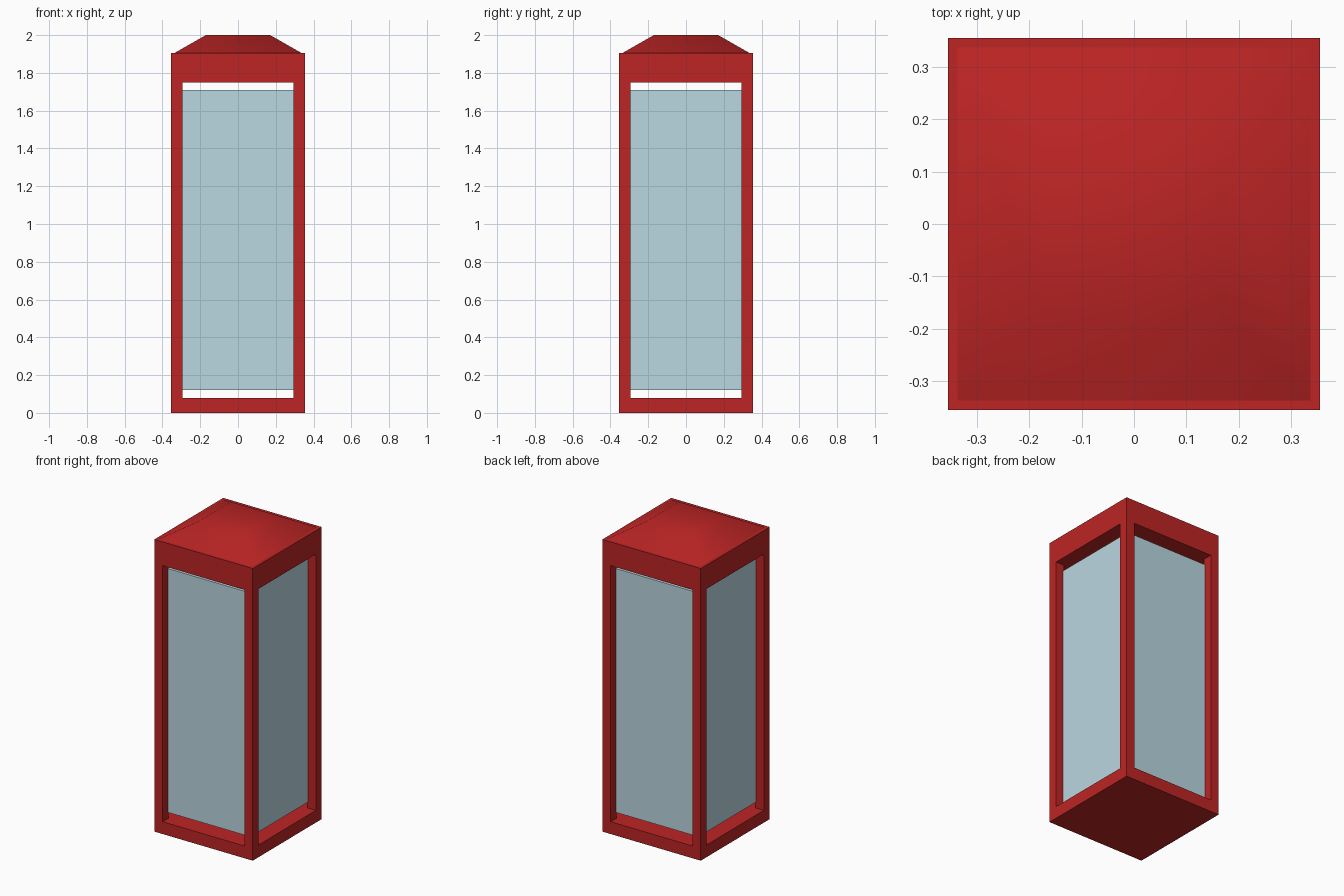
import bpy
import bmesh
from mathutils import Matrix

default = bpy.data.objects.get("Cube")
if default:
    bpy.data.objects.remove(default, do_unlink=True)


def material(name, rgb):
    mat = bpy.data.materials.new(name)
    mat.use_nodes = True
    colour = (*rgb, 1)
    mat.diffuse_color = colour
    mat.node_tree.nodes["Principled BSDF"].inputs["Base Color"].default_value = colour
    return mat


def add_object(name, bm, mat):
    mesh = bpy.data.meshes.new(name)
    bm.to_mesh(mesh)
    bm.free()
    mesh.materials.append(mat)
    obj = bpy.data.objects.new(name, mesh)
    bpy.context.collection.objects.link(obj)
    return obj


def box(name, size_x, size_y, bottom, top, mat):
    bm = bmesh.new()
    place = Matrix.Translation((0, 0, (bottom + top) / 2))
    place @= Matrix.Diagonal((size_x, size_y, top - bottom, 1))
    bmesh.ops.create_cube(bm, size=1, matrix=place)
    return add_object(name, bm, mat)


red = material("red paint", (0.51, 0.018, 0.018))
glass = material("pale blue glass", (0.49, 0.68, 0.75))

WIDTH, OPENING = 0.71, 0.59
SILL, LINTEL, EAVES, TOP = 0.08, 1.75, 1.905, 2.0

# Booth frame: a solid block with an opening cut through in each direction
frame = box("booth_frame", WIDTH, WIDTH, 0, EAVES, red)
bpy.context.view_layer.objects.active = frame
for name, sx, sy in (("front_opening", OPENING, 2), ("side_opening", 2, OPENING)):
    cutter = box(name, sx, sy, SILL, LINTEL, red)
    cutter.hide_render = True
    cut = frame.modifiers.new(name, 'BOOLEAN')
    cut.operation = 'DIFFERENCE'
    cut.solver = 'EXACT'
    cut.object = cutter
    bpy.ops.object.modifier_apply(modifier=cut.name)
    bpy.data.objects.remove(cutter, do_unlink=True)

# Glazing: set back behind the posts, short of the sill and the lintel
box("glazing", 0.60, 0.60, 0.12, 1.71, glass)

# Roof: a low, softly shaded truncated pyramid, open underneath
bm = bmesh.new()
rings = [[bm.verts.new((x * r, y * r, z)) for x, y in ((-1, -1), (1, -1), (1, 1), (-1, 1))]
         for r, z in ((0.337, EAVES), (0.17, TOP))]
for i in range(4):
    j = (i + 1) % 4
    bm.faces.new((rings[0][i], rings[0][j], rings[1][j], rings[1][i]))
bm.faces.new(rings[1])
for face in bm.faces:
    face.smooth = True
add_object("roof", bm, red)
